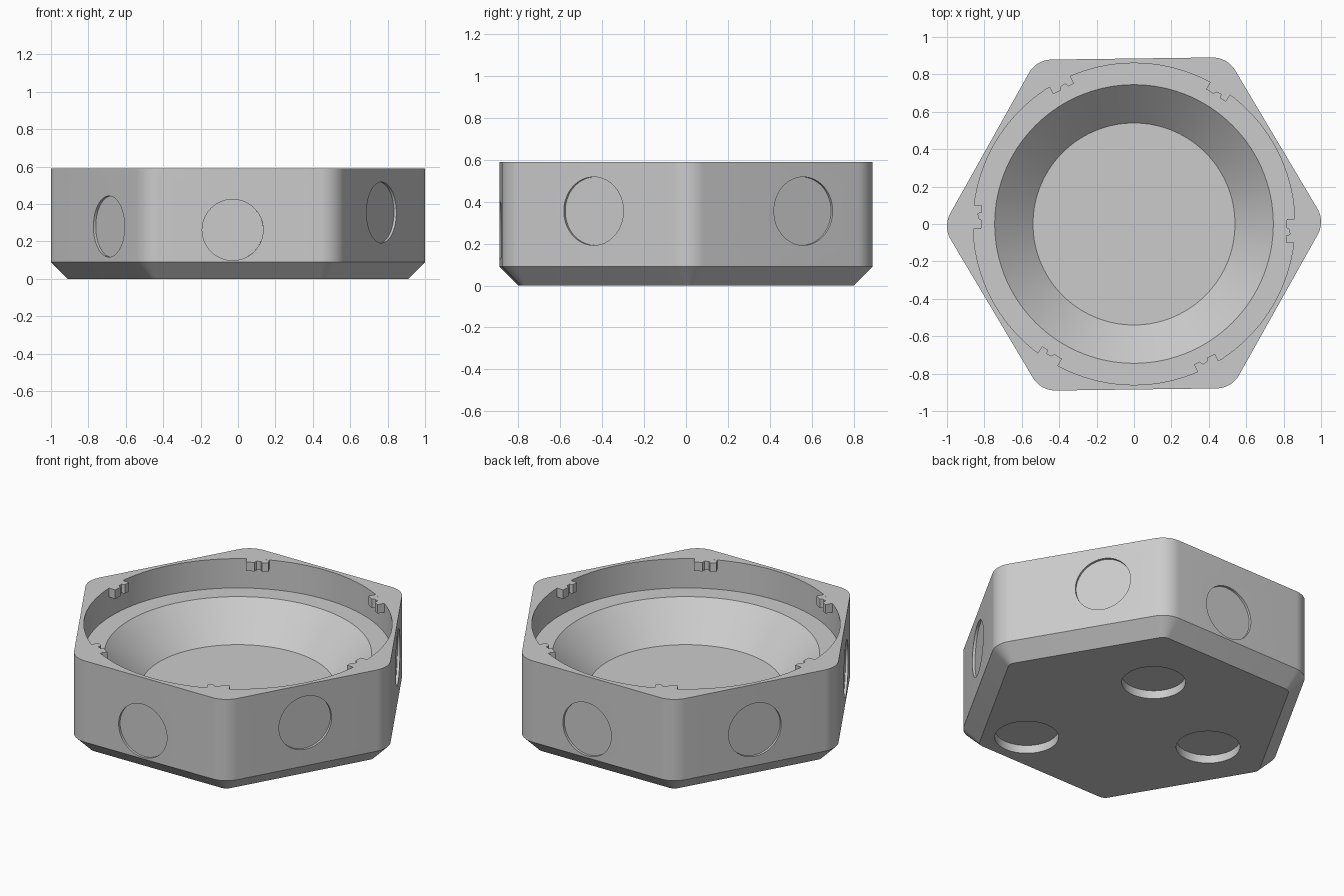
import bpy, bmesh
from math import sin, cos, radians, pi, tau
from mathutils import Vector, Matrix

if "Cube" in bpy.data.objects:
    bpy.data.objects.remove(bpy.data.objects["Cube"], do_unlink=True)

grey = bpy.data.materials.new("plain grey")
grey.use_nodes = True
grey.diffuse_color = (0.6, 0.6, 0.6, 1)
grey.node_tree.nodes["Principled BSDF"].inputs["Base Color"].default_value = (0.6, 0.6, 0.6, 1)

TURN = radians(0.75)      # slight twist of the hexagon
HEIGHT, APOTHEM = 0.59, 0.885
CORNER_CENTRE, CORNER_R, CHAMFER = 0.86, 0.14, 0.09
WALL_R = 0.86


def make_object(name, bm):
    bmesh.ops.recalc_face_normals(bm, faces=bm.faces)
    mesh = bpy.data.meshes.new(name)
    bm.to_mesh(mesh)
    bm.free()
    mesh.materials.append(grey)
    obj = bpy.data.objects.new(name, mesh)
    bpy.context.collection.objects.link(obj)
    return obj


def loft(bm, rings):
    """Skin a stack of equal point rings and cap both ends."""
    loops = [[bm.verts.new(p) for p in ring] for ring in rings]
    n = len(loops[0])
    for low, high in zip(loops, loops[1:]):
        for i in range(n):
            j = (i + 1) % n
            bm.faces.new((low[i], low[j], high[j], high[i]))
    bm.faces.new(loops[0][::-1])
    bm.faces.new(loops[-1])


def hexagon(radius, z, steps=10):
    """Rounded hexagon outline with the given corner radius."""
    points = []
    for k in range(6):
        corner = TURN + k * pi / 3
        for s in range(steps + 1):
            a = corner - pi / 6 + s / steps * pi / 3
            points.append((CORNER_CENTRE * cos(corner) + radius * cos(a),
                           CORNER_CENTRE * sin(corner) + radius * sin(a), z))
    return points


def circle(radius, z, n):
    return [(radius * cos(i * tau / n), radius * sin(i * tau / n), z) for i in range(n)]


def cut(target, bm):
    cutter = make_object("cutter", bm)
    cutter.hide_render = True
    mod = target.modifiers.new("cut", 'BOOLEAN')
    mod.operation, mod.solver, mod.object = 'DIFFERENCE', 'EXACT', cutter
    bpy.context.view_layer.objects.active = target
    bpy.ops.object.modifier_apply(modifier=mod.name)
    bpy.data.objects.remove(cutter, do_unlink=True)


# Hexagonal housing with chamfered base
bm = bmesh.new()
loft(bm, [hexagon(CORNER_R - CHAMFER, 0), hexagon(CORNER_R, CHAMFER), hexagon(CORNER_R, HEIGHT)])
housing = make_object("housing", bm)

# Stepped round recess: floor, sloping bowl, ledge, straight wall
bm = bmesh.new()
profile = [(0.54, 0.21), (0.745, 0.41), (WALL_R, 0.41), (WALL_R, HEIGHT + 0.1)]
loft(bm, [circle(r, z, 120) for r, z in profile])
cut(housing, bm)

# Shallow round pockets on the six sides: sideways shift, height
bm = bmesh.new()
sides = [(0.125, 0.355), (-0.065, 0.265), (0.0, 0.31), (0.138, 0.28), (-0.04, 0.262), (-0.01, 0.355)]
for k, (shift, z) in enumerate(sides):
    a = TURN + pi / 6 + k * pi / 3
    place = (Matrix.Rotation(a, 4, 'Z') @ Matrix.Translation((APOTHEM + 0.035, shift, z))
             @ Matrix.Rotation(pi / 2, 4, 'Y'))
    bmesh.ops.create_cone(bm, cap_ends=True, segments=64, radius1=0.163, radius2=0.163,
                          depth=0.1, matrix=place)
cut(housing, bm)

# Three round magnet-style pockets in the base
bm = bmesh.new()
for x, y in [(0.167, 0.369), (0.317, -0.553), (-0.528, 0.013)]:
    bmesh.ops.create_cone(bm, cap_ends=True, segments=64, radius1=0.178, radius2=0.178,
                          depth=0.1, matrix=Matrix.Translation((x, y, 0)))
cut(housing, bm)

# Six notched retaining tabs flush with the rim
bm = bmesh.new()
inner = [(0.815, -0.063), (0.815, -0.027), (0.835, -0.02), (0.832, 0.006), (0.815, 0.015), (0.815, 0.063)]
outer = [((WALL_R ** 2 - t * t) ** 0.5, t) for t in (0.063, 0.03, 0, -0.03, -0.063)]
for k in range(6):
    spin = Matrix.Rotation(radians(-2.5) + k * pi / 3, 3, 'Z')
    loft(bm, [[spin @ Vector((r, t, z)) for r, t in inner + outer] for z in (HEIGHT - 0.055, HEIGHT)])
tabs = make_object("retaining_tabs", bm)

for obj in (housing, tabs):
    bpy.ops.object.select_all(action='DESELECT')
    obj.select_set(True)
    bpy.context.view_layer.objects.active = obj
    bpy.ops.object.shade_smooth_by_angle(angle=radians(25))
